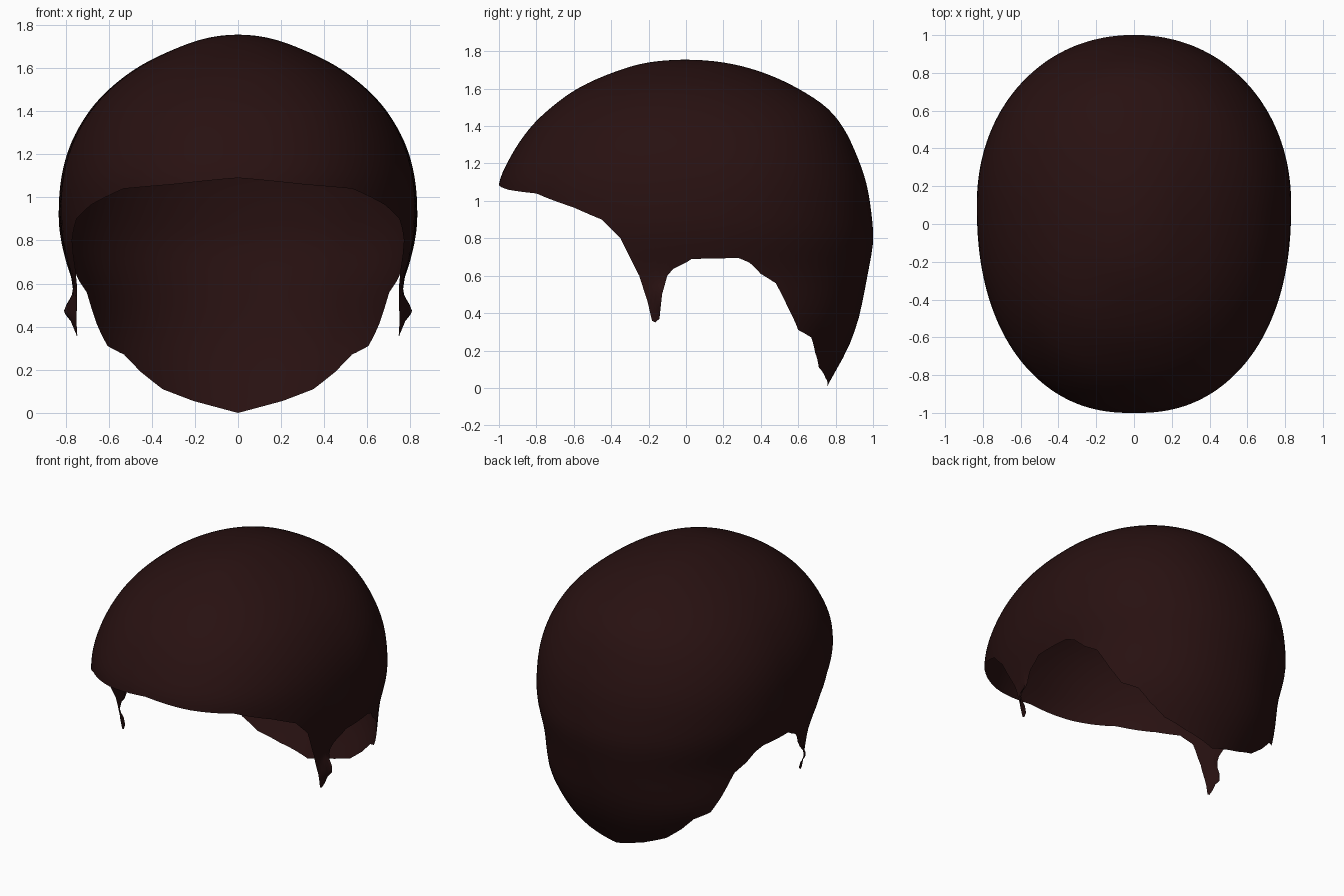
import bpy, bmesh, math

if "Cube" in bpy.data.objects:
    bpy.data.objects.remove(bpy.data.objects["Cube"])

TOP = 1.755
# Shell sections: height, front y, back y, half width, y of widest point
SECTIONS = [
    (1.755, 0, 0, 0, 0), (1.74, -.20, .20, .14, 0), (1.69, -.38, .40, .29, .01),
    (1.60, -.58, .60, .47, .03), (1.50, -.72, .75, .60, .05), (1.40, -.825, .835, .69, .07),
    (1.25, -.93, .91, .775, .09), (1.09, -1, .965, .82, .10), (.90, -1, .995, .832, .10),
    (.78, -1, 1.0, .817, .10), (.60, -1, .97, .775, .10), (.40, -1, .93, .765, .10),
    (.30, -1, .90, .75, .10), (.20, -1, .86, .70, .10), (.10, -1, .805, .64, .10),
    (0, -1, .75, .55, .10)]
# Lower hairline seen from the side (y, z), from nape to forehead
EDGE = [
    (.75, 0), (.745, .055), (.71, .11), (.69, .19), (.67, .27), (.60, .31), (.55, .42),
    (.48, .56), (.40, .61), (.34, .67), (.28, .695), (.03, .69), (0, .67), (-.07, .635),
    (-.10, .60), (-.128, .50), (-.142, .37), (-.165, .35), (-.182, .36), (-.205, .46),
    (-.25, .60), (-.35, .80), (-.45, .90), (-.60, .965), (-.80, 1.04), (-.95, 1.06), (-1, 1.09)]
US = [math.sqrt(TOP - s[0]) for s in SECTIONS]


def section(u):
    """Smoothly interpolated section values at depth parameter u."""
    i = 0
    while i < len(US) - 2 and u > US[i + 1]:
        i += 1
    h = US[i + 1] - US[i]
    t = (u - US[i]) / h

    def slope(k, c):
        a, b = max(k - 1, 0), min(k + 1, len(US) - 1)
        return (SECTIONS[b][c] - SECTIONS[a][c]) / (US[b] - US[a])
    out = []
    for c in range(1, 5):
        p, q = SECTIONS[i][c], SECTIONS[i + 1][c]
        out.append((2*t**3 - 3*t*t + 1) * p + (t**3 - 2*t*t + t) * h * slope(i, c)
                   + (3*t*t - 2*t**3) * q + (t**3 - t*t) * h * slope(i + 1, c))
    return out


def edge_angle(y, z):
    """Angle around the head (0 back, pi front) of a hairline point."""
    yf, yb, w, yc = section(math.sqrt(TOP - z))
    if y >= yc:
        return math.acos(min(1, (y - yc) / (yb - yc)) ** 1.05)
    return math.pi - math.acos(min(1, (yc - y) / (yc - yf)) ** 1.125)


def surface(u, phi):
    yf, yb, w, yc = section(u)
    n = 2.1 if phi <= math.pi / 2 else 2.25
    c = abs(math.cos(phi)) ** (2 / n)
    x = w * abs(math.sin(phi)) ** (2 / n)
    y = yc + (yb - yc) * c if phi <= math.pi / 2 else yc + (yf - yc) * c
    z = TOP - u * u
    # rear side of the sideburn lock flares outward
    if -.25 < y < -.08 and z < .57:
        rear = min(1, max(0, (y + .20) / .06))
        x += .05 * rear * math.exp(-((z - .475) / .05) ** 2)
    return x, y, z


# Columns of the half shell follow the hairline points
pts = [(edge_angle(y, z), z) for y, z in EDGE]
pts[0], pts[-1] = (0, 0), (math.pi, 1.09)
cols = []
for (a, za), (b, zb) in zip(pts, pts[1:]):
    k = max(3, math.ceil((b - a) / .04))
    cols += [(a + (b - a) * i / k, za + (zb - za) * i / k) for i in range(k)]
cols.append(pts[-1])

ROWS = 44
bm = bmesh.new()
pole = bm.verts.new((0, 0, TOP))
grid = []
for phi, ze in cols:
    ue = math.sqrt(TOP - ze)
    col = []
    for r in range(1, ROWS + 1):
        x, y, z = surface(ue * r / ROWS, phi)
        if phi in (0, math.pi):
            x = 0
        col.append(bm.verts.new((x, y, z)))
    grid.append(col)
for a, b in zip(grid, grid[1:]):
    bm.faces.new((pole, a[0], b[0]))
    for r in range(ROWS - 1):
        bm.faces.new((a[r], a[r + 1], b[r + 1], b[r]))
bmesh.ops.recalc_face_normals(bm, faces=bm.faces)
bm.faces.ensure_lookup_table()
if bm.faces[0].normal.z < 0:
    bmesh.ops.reverse_faces(bm, faces=bm.faces)
for f in bm.faces:
    f.smooth = True

mesh = bpy.data.meshes.new("hair_cap")
bm.to_mesh(mesh)
bm.free()
hair = bpy.data.objects.new("hair_cap", mesh)
bpy.context.collection.objects.link(hair)

# Mirror to the other side
mirror = hair.modifiers.new("mirror", 'MIRROR')
mirror.use_axis[0] = True
mirror.merge_threshold = .0005

brown = bpy.data.materials.new("dark brown hair")
brown.diffuse_color = (.021, .0055, .0055, 1)
brown.use_nodes = True
brown.node_tree.nodes["Principled BSDF"].inputs["Base Color"].default_value = brown.diffuse_color
mesh.materials.append(brown)
